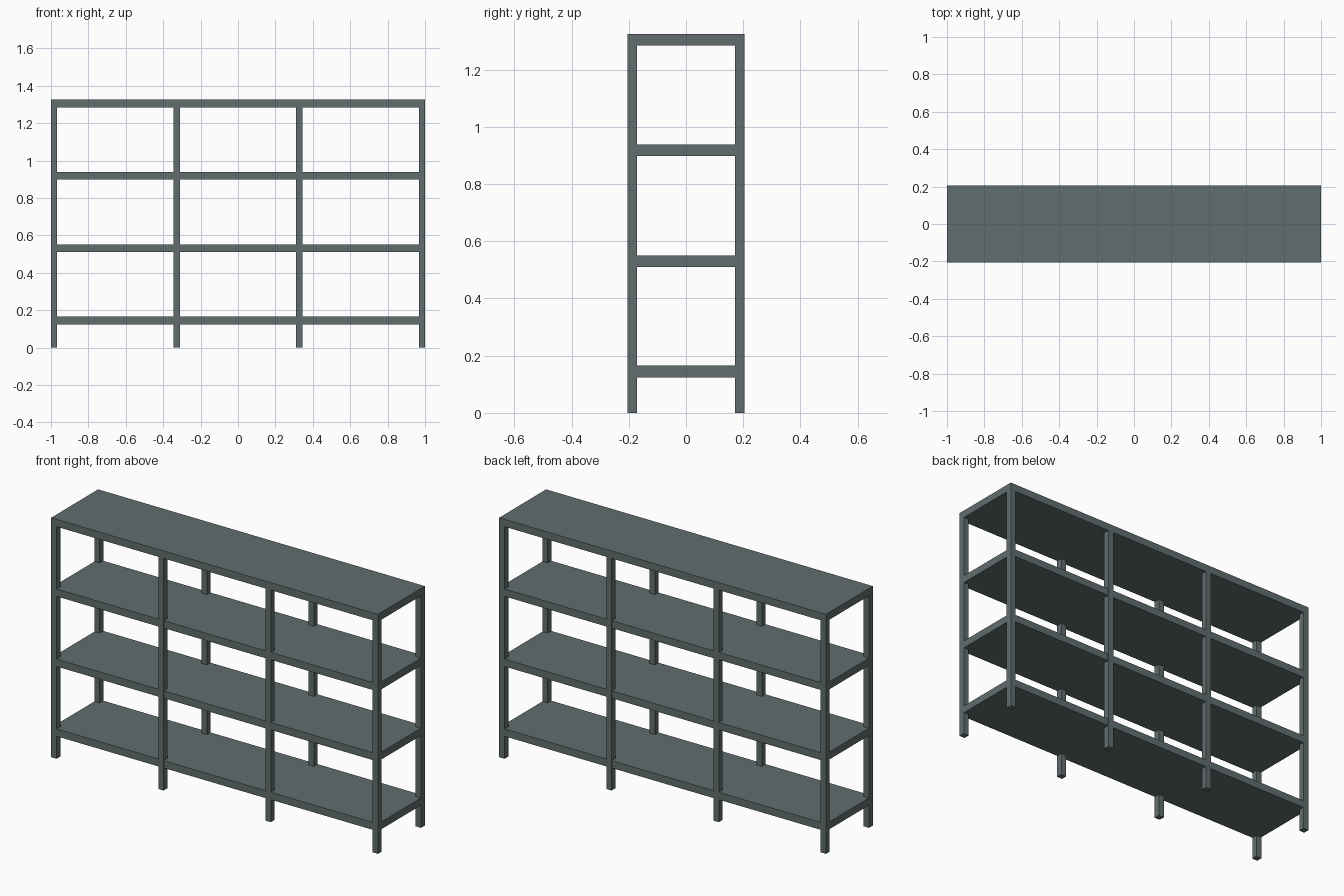
import bpy

if "Cube" in bpy.data.objects:
    bpy.data.objects.remove(bpy.data.objects["Cube"])

W, D, H = 2.0, 0.41, 1.325      # overall size
POST, BOARD = 0.033, 0.041      # post section, board thickness


def box(name, x0, x1, y0, y1, z0, z1):
    bpy.ops.mesh.primitive_cube_add(
        size=1, location=((x0 + x1) / 2, (y0 + y1) / 2, (z0 + z1) / 2))
    ob = bpy.context.object
    ob.name = name
    ob.scale = (x1 - x0, y1 - y0, z1 - z0)
    bpy.ops.object.transform_apply(location=False, rotation=False, scale=True)
    mat = bpy.data.materials.get("slate_grey") or bpy.data.materials.new("slate_grey")
    mat.diffuse_color = (0.12, 0.155, 0.155, 1)
    mat.use_nodes = True
    mat.node_tree.nodes["Principled BSDF"].inputs["Base Color"].default_value = mat.diffuse_color
    ob.data.materials.append(mat)
    return ob


# Top board covers the full footprint
box("top_board", -W / 2, W / 2, -D / 2, D / 2, H - BOARD, H)

# Three lower shelves, a hair inside the post faces
gap = 0.001
for i, z in enumerate((0.165, 0.551, 0.939)):
    box(f"shelf_{i + 1}", -W / 2 + gap, W / 2 - gap,
        -D / 2 + gap, D / 2 - gap, z - BOARD, z)

# Four posts along the front and four along the back
for side, y in (("front", -D / 2), ("back", D / 2 - POST)):
    for i in range(4):
        x = -W / 2 + i * (W - POST) / 3
        box(f"{side}_post_{i + 1}", x, x + POST, y, y + POST, 0, H - BOARD)
